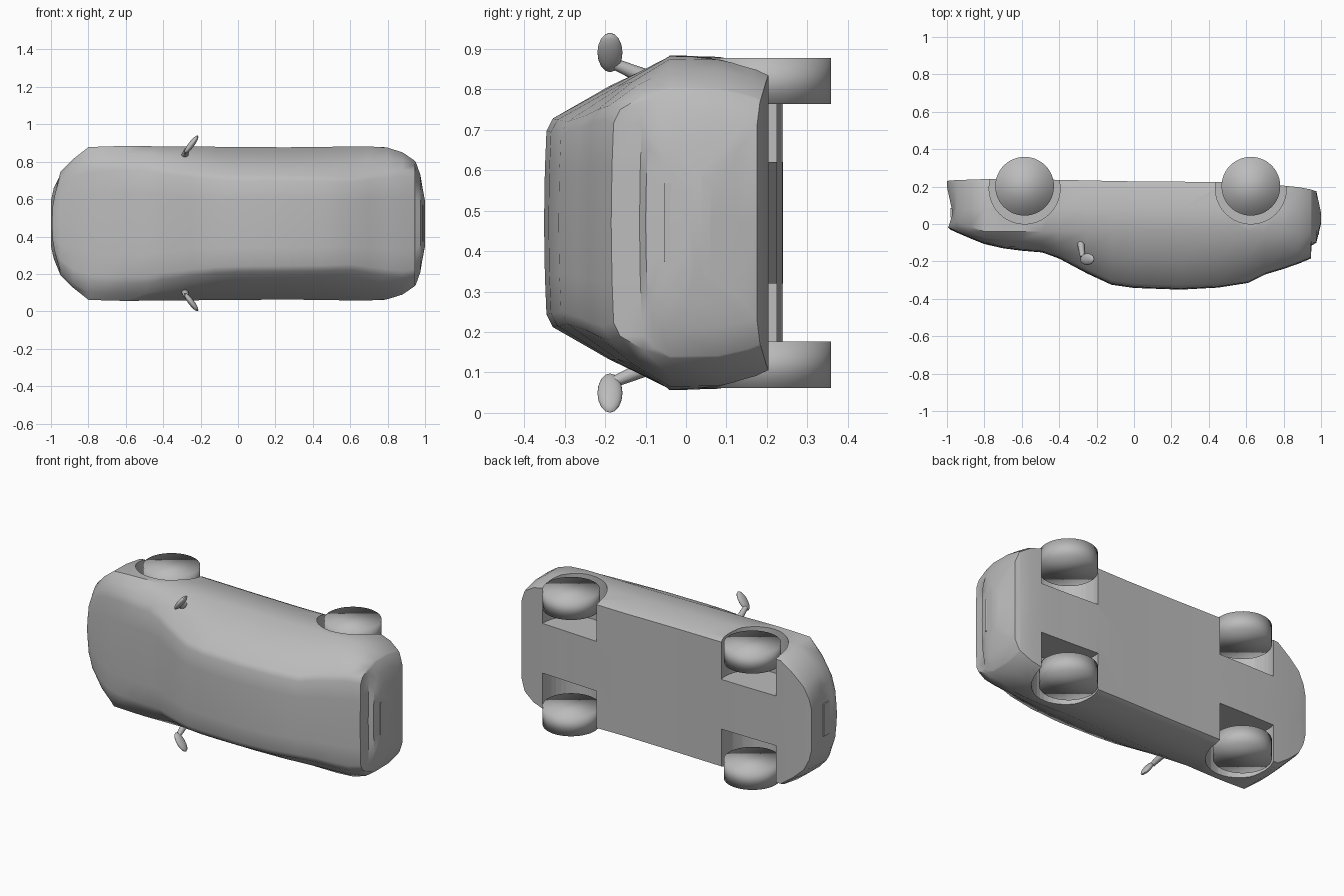
import bpy, bmesh, math
from mathutils import Vector, Matrix

if "Cube" in bpy.data.objects:
    bpy.data.objects.remove(bpy.data.objects["Cube"])

CZ = 0.47  # mid plane of the car, which lies on its side
grey = bpy.data.materials.new("plain grey")
grey.diffuse_color = (0.5, 0.5, 0.5, 1)
grey.use_nodes = True
grey.node_tree.nodes["Principled BSDF"].inputs["Base Color"].default_value = grey.diffuse_color


def finish(name, bm, angle=None):
    bmesh.ops.recalc_face_normals(bm, faces=bm.faces)
    me = bpy.data.meshes.new(name)
    bm.to_mesh(me)
    bm.free()
    ob = bpy.data.objects.new(name, me)
    bpy.context.collection.objects.link(ob)
    me.materials.append(grey)
    smooth(ob, angle)
    return ob


def smooth(ob, angle):
    bpy.ops.object.select_all(action='DESELECT')
    ob.select_set(True)
    bpy.context.view_layer.objects.active = ob
    if angle:
        bpy.ops.object.shade_smooth_by_angle(angle=math.radians(angle))
    else:
        bpy.ops.object.shade_smooth()


def cylinder(name, x, y, r, z0, z1, n):
    bm = bmesh.new()
    bmesh.ops.create_cone(bm, cap_ends=True, segments=n, radius1=r, radius2=r, depth=z1 - z0,
                          matrix=Matrix.Translation((x, y, (z0 + z1) / 2)))
    return finish(name, bm)


# Body stations: x, roof y, floor y, roof half width, belt half width
stations = [
    (-1.0, -.02, .23, .10, .13), (-.985, -.03, .232, .16, .20), (-.95, -.045, .235, .22, .275),
    (-.88, -.075, .237, .28, .345), (-.8, -.107, .24, .31, .408), (-.7, -.13, .24, .32, .412),
    (-.6, -.143, .24, .32, .414), (-.49, -.152, .238, .32, .413), (-.4, -.185, .236, .30, .412),
    (-.25, -.265, .233, .28, .411), (-.12, -.325, .23, .265, .410), (0, -.342, .228, .26, .409),
    (.25, -.351, .226, .258, .407), (.45, -.34, .225, .255, .409), (.61, -.315, .215, .25, .412),
    (.7, -.27, .21, .265, .412), (.8, -.24, .205, .28, .405), (.88, -.212, .197, .29, .38),
    (.945, -.185, .185, .28, .335), (.95, -.115, .183, .28, .33), (.975, -.10, .175, .21, .26),
    (.985, -.06, .13, .16, .20), (1.0, 0.0, .06, .09, .12)]


def section(yt, yb, rw, w):
    yw = min(max(-.04, yt + .06), yb - .04)      # belt line
    ym = max(.08, yw + .02) if yb > .12 else (yw + yb) / 2
    p3 = (yt + .022 if yw - yt > .1 else yt + .012, rw)
    return [(yt, 0), (yt + .002, rw * .5), (yt + .006, rw * .88), p3,
            ((p3[0] + yw) / 2 - .004, (rw + w) / 2 + .006), (yw, w), (ym, w * .995),
            (yb - .03, w * .945), (yb, w * .91), (yb, 0)]


bm = bmesh.new()
rings = []
for x, yt, yb, rw, w in stations:
    half = section(yt, yb, rw, w)
    loop = [(y, h) for y, h in half] + [(y, -h) for y, h in half[-2:0:-1]]
    ring = []
    for y, h in loop:
        # recessed grille band at the nose
        dx = .032 * max(0, 1 - abs(y - .06) / .1) if x < -.97 else 0
        ring.append(bm.verts.new((x + dx, y, CZ + h)))
    rings.append(ring)
n = len(rings[0])
for a, b in zip(rings, rings[1:]):
    for i in range(n):
        j = (i + 1) % n
        bm.faces.new((a[i], a[j], b[j], b[i]))
for r in (rings[0], rings[-1]):                  # end caps as strips
    bm.faces.new((r[0], r[1], r[-1]))
    for i in range(1, n // 2 - 1):
        bm.faces.new((r[i], r[i + 1], r[n - i - 1], r[n - i]))
    bm.faces.new((r[n // 2 - 1], r[n // 2], r[n // 2 + 1]))
body = finish("car_body", bm, 40)

# Wheel wells cut into the body, and wheels
for end, x in (("front", -.585), ("rear", .625)):
    for side, well, wheel in (("left", (-.1, .32), (.062, .176)), ("right", (.62, 1.04), (.764, .878))):
        cutter = cylinder("well_cutter", x, .19, .19, *well, 40)
        mod = body.modifiers.new("well", 'BOOLEAN')
        mod.operation = 'DIFFERENCE'
        mod.solver = 'EXACT'
        mod.object = cutter
        bpy.ops.object.select_all(action='DESELECT')
        body.select_set(True)
        bpy.context.view_layer.objects.active = body
        bpy.ops.object.modifier_apply(modifier=mod.name)
        bpy.data.objects.remove(cutter)
        cylinder(f"{end}_{side}_wheel", x, .202, .157, *wheel, 48)
smooth(body, 40)

# Door mirrors: tilted rounded head on a short stalk
for side, s in (("left", -1), ("right", 1)):
    bm = bmesh.new()
    d = Vector((.075, 0, s * .1)).normalized()
    across = Vector((0, 1, 0))
    m = Matrix((d, across, d.cross(across))).transposed().to_4x4()
    m.translation = (-.25, -.188, CZ + s * .421)
    bmesh.ops.create_uvsphere(bm, u_segments=16, v_segments=10, radius=1,
                              matrix=m @ Matrix.Diagonal((.06, .031, .016, 1)))
    a, b = Vector((-.275, -.175, CZ + s * .392)), Vector((-.285, -.10, CZ + s * .36))
    rot = (b - a).to_track_quat('Z', 'Y').to_matrix().to_4x4()
    bmesh.ops.create_cone(bm, cap_ends=True, segments=10, radius1=.014, radius2=.02,
                          depth=(b - a).length, matrix=Matrix.Translation((a + b) / 2) @ rot)
    finish(f"{side}_door_mirror", bm, 40)

# Number plates
for name, x, y in (("rear_plate", .986, -.03), ("front_plate", -.978, .06)):
    bm = bmesh.new()
    bmesh.ops.create_cube(bm, size=1, matrix=Matrix.Translation((x, y, CZ))
                          @ Matrix.Diagonal((.008, .05, .195, 1)))
    finish(name, bm, 30)
